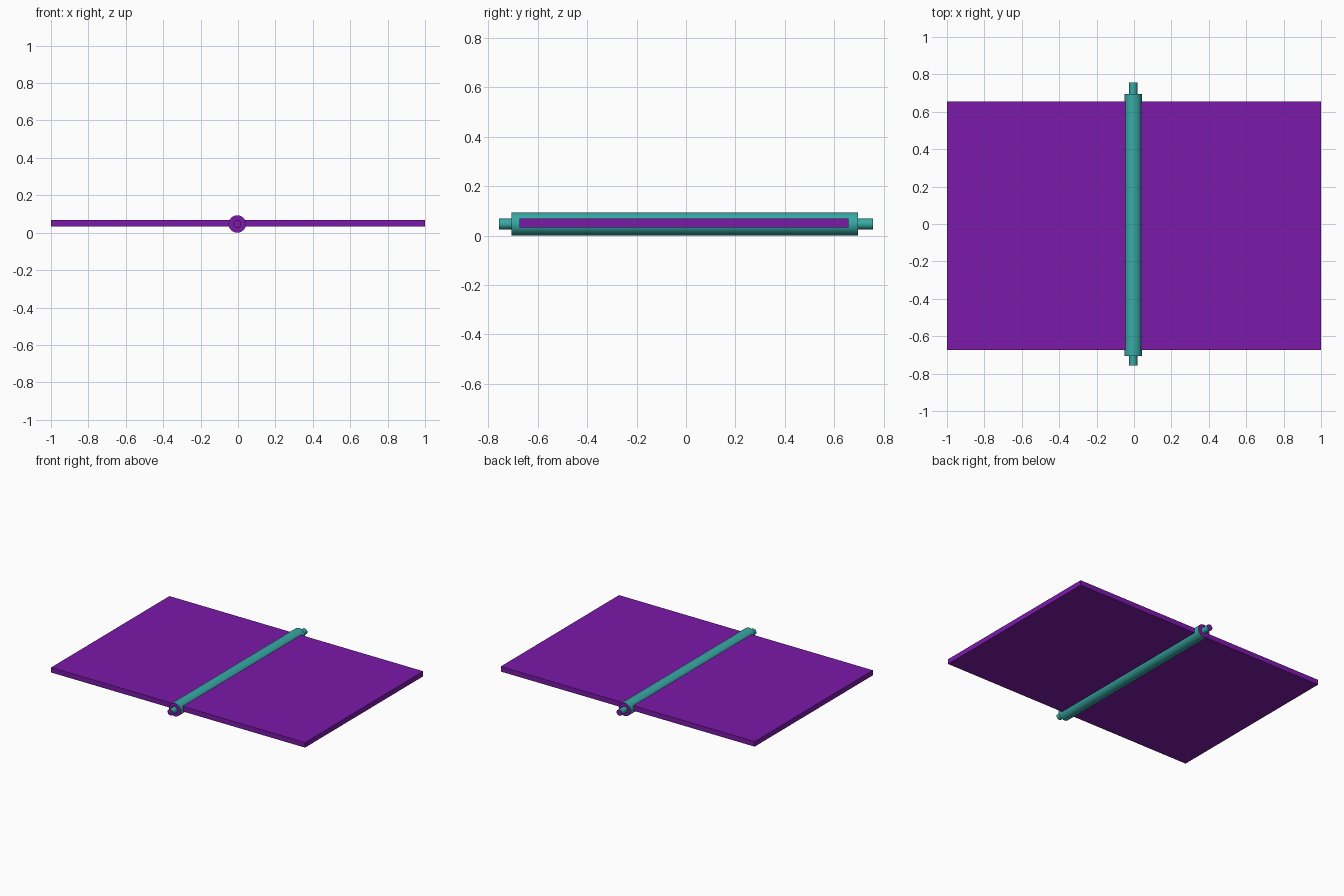
import bpy
import math

if "Cube" in bpy.data.objects:
    bpy.data.objects.remove(bpy.data.objects["Cube"])

AXIS_X, AXIS_Z = -0.004, 0.0465


def material(name, color):
    m = bpy.data.materials.new(name)
    m.diffuse_color = color
    m.use_nodes = True
    m.node_tree.nodes["Principled BSDF"].inputs["Base Color"].default_value = m.diffuse_color
    return m


purple = material("purple", (0.2, 0.01, 0.4, 1))
teal = material("teal", (0.04, 0.4, 0.38, 1))


def rod(name, radius, y0, y1):
    """Cylinder along y with teal sides and purple end caps."""
    bpy.ops.mesh.primitive_cylinder_add(
        vertices=32, radius=radius, depth=y1 - y0,
        location=(AXIS_X, (y0 + y1) / 2, AXIS_Z), rotation=(math.pi / 2, 0, 0))
    ob = bpy.context.object
    ob.name = name
    ob.data.materials.append(teal)
    ob.data.materials.append(purple)
    for p in ob.data.polygons:
        p.material_index = 1 if len(p.vertices) > 4 else 0
    bpy.ops.object.shade_smooth_by_angle(angle=math.radians(30))
    return ob


# flat plate
bpy.ops.mesh.primitive_cube_add(size=1, location=(0, -0.009, 0.051))
plate = bpy.context.object
plate.name = "flap_plate"
plate.scale = (2, 1.33, 0.036)
bpy.ops.object.transform_apply(location=False, rotation=False, scale=True)
plate.data.materials.append(purple)

# central shaft and the thinner pins at its ends
rod("shaft", 0.0465, -0.706, 0.696)
rod("front_pin", 0.0215, -0.756, -0.706)
rod("back_pin", 0.0215, 0.696, 0.756)
